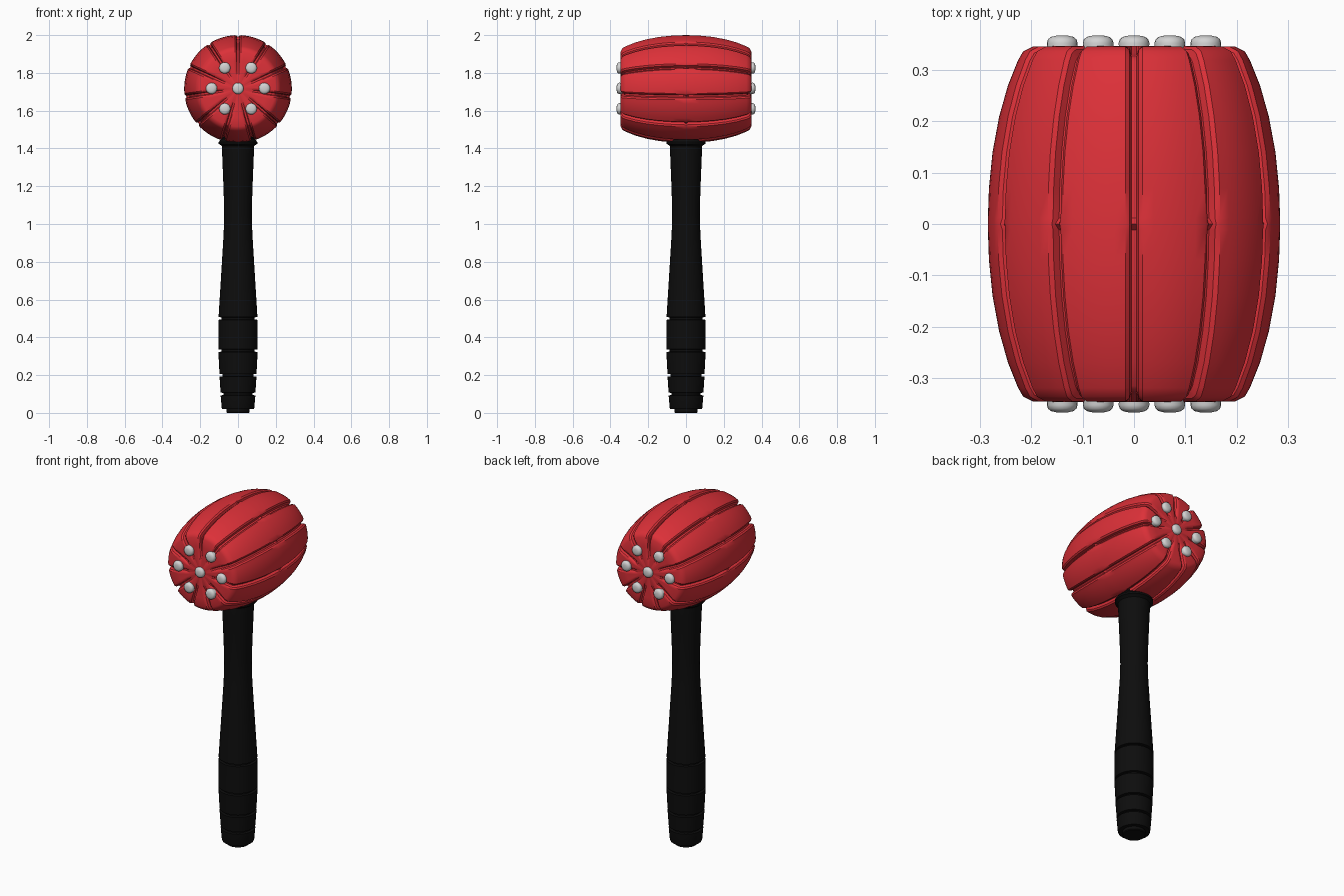
import bpy, bmesh, math
from mathutils import Matrix, Vector

cube = bpy.data.objects.get("Cube")
if cube:
    bpy.data.objects.remove(cube, do_unlink=True)

HEAD_Z = 1.715
LOBES = 11


def material(name, rgb, rough):
    m = bpy.data.materials.new(name)
    m.use_nodes = True
    m.diffuse_color = (*rgb, 1)
    bsdf = m.node_tree.nodes["Principled BSDF"]
    bsdf.inputs["Base Color"].default_value = (*rgb, 1)
    bsdf.inputs["Roughness"].default_value = rough
    return m


red = material("red", (0.72, 0.03, 0.04), 0.5)
black = material("black", (0.004, 0.004, 0.004), 0.6)
grey = material("light grey", (0.65, 0.65, 0.65), 0.4)


def finish(name, bm, mat, angle=35):
    bmesh.ops.recalc_face_normals(bm, faces=bm.faces)
    mesh = bpy.data.meshes.new(name)
    bm.to_mesh(mesh)
    bm.free()
    mesh.materials.append(mat)
    obj = bpy.data.objects.new(name, mesh)
    bpy.context.collection.objects.link(obj)
    bpy.ops.object.select_all(action='DESELECT')
    obj.select_set(True)
    bpy.context.view_layer.objects.active = obj
    bpy.ops.object.shade_smooth_by_angle(angle=math.radians(angle))
    return obj


def skin(bm, rings):
    """Join rings of points with quads and cap both ends."""
    loops = [[bm.verts.new(p) for p in ring] for ring in rings]
    n = len(loops[0])
    for a, b in zip(loops, loops[1:]):
        for i in range(n):
            j = (i + 1) % n
            bm.faces.new((a[i], a[j], b[j], b[i]))
    for loop in (loops[0], loops[-1]):
        centre = bm.verts.new(sum((v.co for v in loop), Vector()) / n)
        for i in range(n):
            bm.faces.new((loop[i], loop[(i + 1) % n], centre))


def lathe(bm, profile, seg, matrix=Matrix()):
    skin(bm, [[matrix @ Vector((r * math.cos(t), r * math.sin(t), z))
               for t in (math.tau * i / seg for i in range(seg))]
              for r, z in profile])


# Barrel head: half profile as (y, radius, radial depth, axial depth) of groove
half = [(0.0, 0.285, 0.008, 0), (0.012, 0.285, 0.022, 0), (0.07, 0.283, 0.022, 0),
        (0.14, 0.276, 0.022, 0), (0.21, 0.263, 0.022, 0), (0.27, 0.246, 0.022, 0),
        (0.32, 0.226, 0.022, 0.004), (0.337, 0.216, 0.02, 0.012),
        (0.346, 0.198, 0.006, 0.02), (0.347, 0.15, 0, 0.018),
        (0.347, 0.10, 0, 0.012), (0.347, 0.075, 0, 0)]
profile = [(-y, r, dr, -dy) for y, r, dr, dy in reversed(half[1:])] + half

# Groove cross-section: distance from its middle, share of full depth
section = [(0, 1), (0.005, 1), (0.009, 0.3), (0.017, 0)]


def head_ring(y, r, dr, dy):
    points = []
    mid = math.pi / LOBES
    edge = section[-1][0] / r
    samples = [(d / r, k) for d, k in section]
    samples += [(edge + (mid - edge) * f, 0) for f in (0.33, 0.67, 1)]
    samples += [(2 * mid - t, k) for t, k in reversed(samples[1:-1])]
    for lobe in range(LOBES):
        for t, k in samples:
            a = 2 * mid * lobe + t
            rr = r - dr * k
            points.append(Vector((rr * math.sin(a), y - dy * k,
                                  HEAD_Z + rr * math.cos(a))))
    return points


bm = bmesh.new()
skin(bm, [head_ring(*p) for p in profile])
finish("barrel_head", bm, red)

# Studs on both end faces: one in the middle and a ring of six
stud = [(0.029, -0.01), (0.03, 0.006), (0.028, 0.013), (0.022, 0.018), (0.011, 0.0205)]
spots = [(0, 0)] + [(0.14 * math.cos(math.tau * i / 6), 0.125 * math.sin(math.tau * i / 6))
                    for i in range(6)]
for side, label in ((-1, "front_studs"), (1, "back_studs")):
    bm = bmesh.new()
    for x, z in spots:
        place = Matrix.Translation((x, side * 0.347, HEAD_Z + 0.003 + z))
        lathe(bm, stud, 20, place @ Matrix.Rotation(-side * math.pi / 2, 4, 'X'))
    finish(label, bm, grey, 60)

# Handle: outer outline, with rings cut into the grip
outline = [(0.086, 0.025), (0.092, 0.10), (0.098, 0.20), (0.104, 0.33), (0.103, 0.50),
           (0.096, 0.62), (0.085, 0.80), (0.076, 0.95), (0.073, 1.05), (0.076, 1.17),
           (0.083, 1.35), (0.086, 1.41)]
handle = [(0.058, 0.0), (0.062, 0.004), (0.062, 0.02), (0.084, 0.02)]
for r, z in outline:
    if 0.05 < z < 0.55:
        handle += [(r, z - 0.007), (r - 0.016, z - 0.006),
                   (r - 0.016, z + 0.006), (r, z + 0.007)]
    else:
        handle.append((r, z))
bm = bmesh.new()
lathe(bm, handle + [(0.086, 1.46)], 32)
finish("handle", bm, black)

# Collar under the head
bm = bmesh.new()
lathe(bm, [(0.084, 1.41), (0.092, 1.418), (0.102, 1.424), (0.102, 1.434), (0.09, 1.45)], 32)
finish("collar", bm, black)
